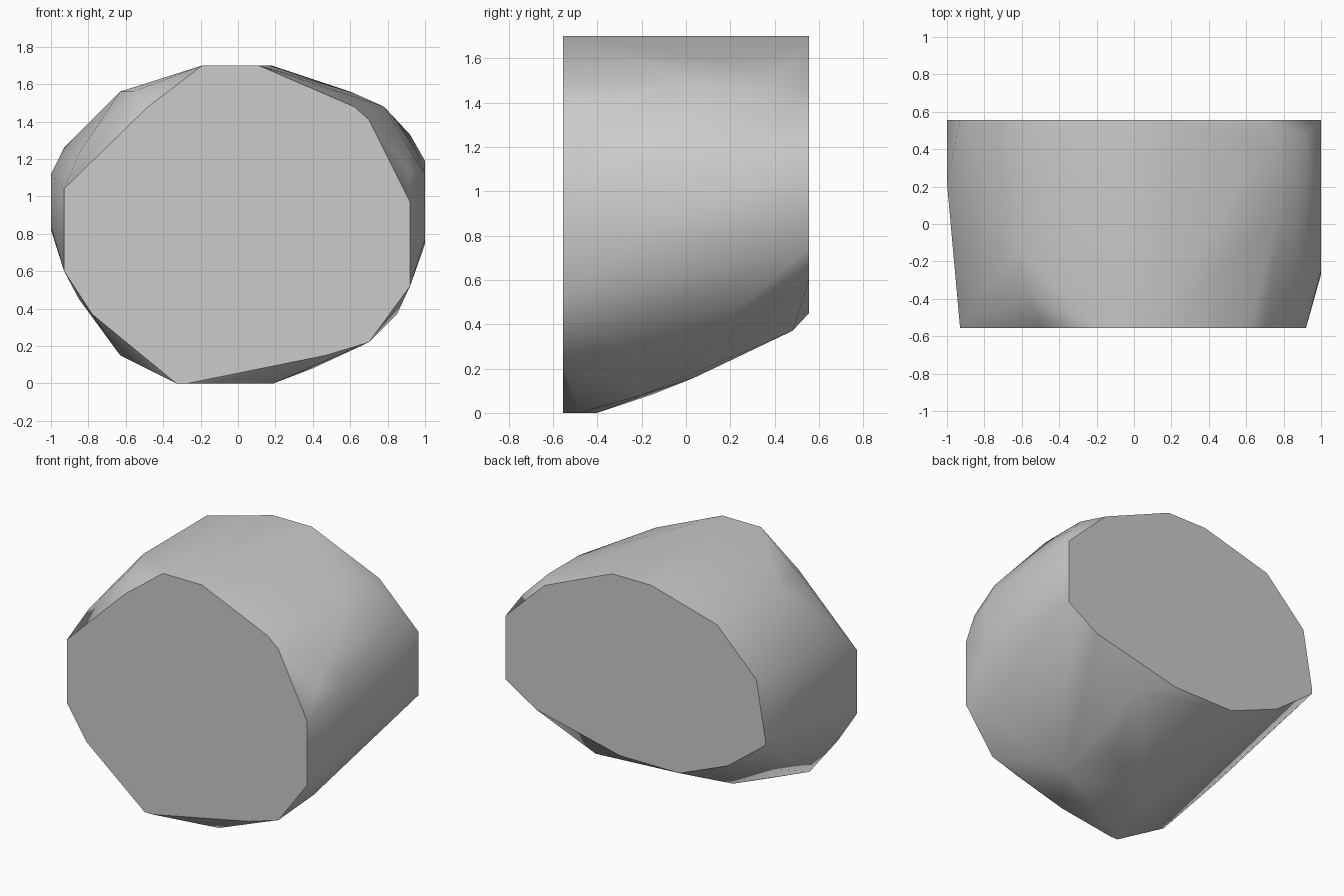
import bpy
import bmesh
import math

# Remove the default cube
default_cube = bpy.data.objects.get("Cube")
if default_cube:
    bpy.data.objects.remove(default_cube, do_unlink=True)

HALF_DEPTH = .555

# Outlines of the two flat ends, as x and z
front_outline = [
    (-.33, 0), (-.27, 0), (.47, .15), (.7, .22), (.92, .52), (.92, .97),
    (.7, 1.41), (.62, 1.48), (.11, 1.7), (-.19, 1.7), (-.48, 1.48),
    (-.93, 1.04), (-.93, .6), (-.78, .37),
]
back_outline = [
    (1, .745), (1, 1.19), (.7, 1.48), (.18, 1.7), (-.12, 1.7), (-.63, 1.56),
    (-.93, 1.26), (-1, .86), (-1, .82), (-.71, .6), (-.34, .45), (.12, .45),
    (.77, .6),
]

# Chipped corners around the side wall, as x, y and z
side_corners = [
    (.92, .48, 1.33), (.78, .4, 1.48), (.78, .06, 1.48), (.6, .3, 1.56),
    (.92, -.47, 1.13), (.9, -.3, 1.28), (1, -.25, 1.12), (1, -.27, .77),
    (.85, -.38, .37), (.36, .48, .37), (.21, .04, .16), (.4, -.2, .08),
    (.19, -.48, 0), (-.1, -.4, 0), (-.28, -.48, 0), (-.25, -.16, .08),
    (-.63, -.46, .15), (-.85, -.2, .45), (-1, .22, 1.12), (-1, .22, .84),
    (-.63, -.14, 1.56), (-.56, -.4, 1.56), (-.85, -.42, 1.23),
]


def make_material(name, colour):
    """Plain matte material with one colour."""
    material = bpy.data.materials.new(name)
    material.use_nodes = True
    material.diffuse_color = colour
    shader = material.node_tree.nodes["Principled BSDF"]
    shader.inputs["Base Color"].default_value = colour
    shader.inputs["Roughness"].default_value = .8
    return material


def make_hull(name, points, material):
    """Wrap the points in a faceted convex solid."""
    bm = bmesh.new()
    for point in points:
        bm.verts.new(point)
    bmesh.ops.convex_hull(bm, input=bm.verts)
    loose = [vert for vert in bm.verts if not vert.link_faces]
    bmesh.ops.delete(bm, geom=loose, context='VERTS')
    bmesh.ops.recalc_face_normals(bm, faces=bm.faces)
    mesh = bpy.data.meshes.new(name)
    bm.to_mesh(mesh)
    bm.free()
    mesh.materials.append(material)
    obj = bpy.data.objects.new(name, mesh)
    bpy.context.collection.objects.link(obj)
    return obj


# Stone block: two flat ends joined by a worn side wall
points = [(x, -HALF_DEPTH, z) for x, z in front_outline]
points += [(x, HALF_DEPTH, z) for x, z in back_outline]
points += side_corners
stone = make_hull("stone_block", points,
                  make_material("stone_grey", (.6, .6, .6, 1)))

# Soft wall shading with crisp rims
bpy.ops.object.select_all(action='DESELECT')
stone.select_set(True)
bpy.context.view_layer.objects.active = stone
bpy.ops.object.shade_smooth_by_angle(angle=math.radians(40))

# Keep both end faces flat
for face in stone.data.polygons:
    if abs(face.normal.y) > .99:
        face.use_smooth = False
